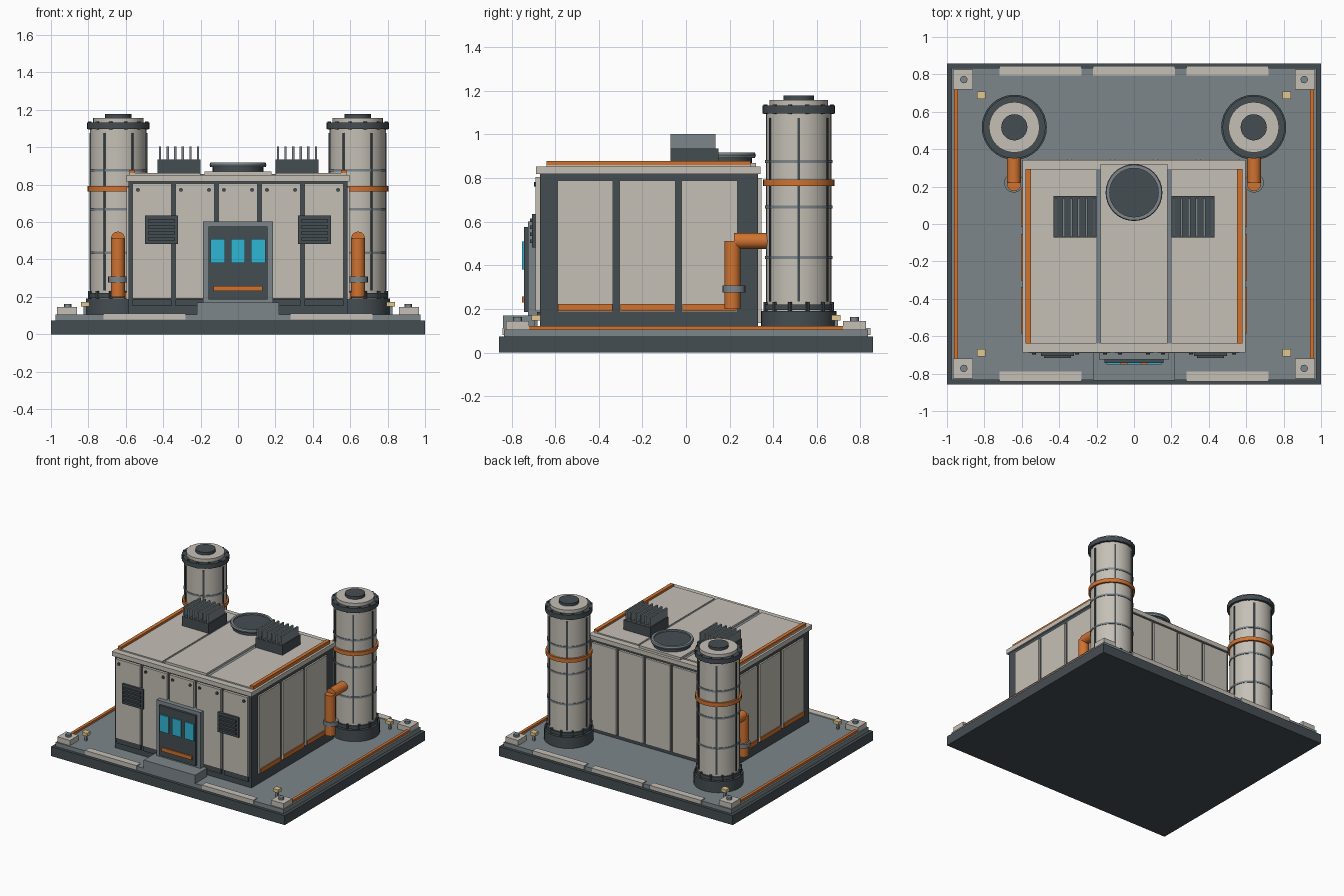
import bpy, bmesh
from math import pi, sin, cos
from mathutils import Matrix, Vector

if "Cube" in bpy.data.objects:
    bpy.data.objects.remove(bpy.data.objects["Cube"])


def mat(name, rgb):
    m = bpy.data.materials.new(name)
    m.diffuse_color = (*rgb, 1)
    m.use_nodes = True
    m.node_tree.nodes["Principled BSDF"].inputs["Base Color"].default_value = m.diffuse_color
    return m


LIGHT = mat("light_panel", (.56, .53, .47))
DARK = mat("dark_metal", (.06, .075, .085))
MID = mat("mid_metal", (.20, .24, .26))
ORANGE = mat("orange_trim", (.63, .17, .03))
CYAN = mat("cyan_glass", (.03, .47, .66))
YELLOW = mat("warm_lamp", (.75, .58, .27))


def finish(name, bm, material, smooth=False):
    me = bpy.data.meshes.new(name)
    bm.to_mesh(me)
    bm.free()
    me.materials.append(material)
    ob = bpy.data.objects.new(name, me)
    bpy.context.collection.objects.link(ob)
    if smooth:
        bpy.ops.object.select_all(action='DESELECT')
        bpy.context.view_layer.objects.active = ob
        ob.select_set(True)
        bpy.ops.object.shade_smooth_by_angle(angle=pi / 6)
    return ob


def box(name, x, y, z, material):
    """Box from (min, max) ranges."""
    bm = bmesh.new()
    size = [r[1] - r[0] for r in (x, y, z)]
    mid = [(r[1] + r[0]) / 2 for r in (x, y, z)]
    bmesh.ops.create_cube(bm, size=1, matrix=Matrix.Translation(mid) @ Matrix.Diagonal((*size, 1)))
    return finish(name, bm, material)


def box2(name, x, y, z, material):
    """Box and its mirror image across x = 0."""
    box(name + "_right", x, y, z, material)
    box(name + "_left", (-x[1], -x[0]), y, z, material)


def cyl(name, p, q, r, material, n=32):
    """Cylinder from point p to point q."""
    p, q = Vector(p), Vector(q)
    d = q - p
    bm = bmesh.new()
    m = Matrix.Translation((p + q) / 2) @ d.to_track_quat('Z', 'Y').to_matrix().to_4x4()
    bmesh.ops.create_cone(bm, cap_ends=True, segments=n, radius1=r, radius2=r, depth=d.length, matrix=m)
    return finish(name, bm, material, n > 8)


def disc(name, x, y, z, r, material, n=32):
    return cyl(name, (x, y, z[0]), (x, y, z[1]), r, material, n)


def lathe(name, x, y, profile, material, n=32):
    """Spin a closed (r, z) profile into a ring."""
    bm = bmesh.new()
    rows = [[bm.verts.new((x + r * cos(2 * pi * i / n), y + r * sin(2 * pi * i / n), z))
             for r, z in profile] for i in range(n)]
    k = len(profile)
    for i in range(n):
        a, b = rows[i], rows[(i + 1) % n]
        for j in range(k):
            bm.faces.new((a[j], b[j], b[(j + 1) % k], a[(j + 1) % k]))
    bmesh.ops.recalc_face_normals(bm, faces=bm.faces)
    return finish(name, bm, material, True)


# Base platform
box("base_slab", (-1, 1), (-.857, .857), (0, .073), DARK)
box("base_deck", (-.975, .975), (-.835, .835), (.073, .105), MID)
box2("deck_orange_strip", (.94, .962), (-.73, .73), (.1, .122), ORANGE)
for y in (-.815, .82):
    box2("deck_edge_strip", (.28, .72), (y - .026, y + .026), (.08, .112), LIGHT)
box("deck_edge_strip_back", (-.22, .22), (.794, .846), (.08, .112), LIGHT)
for sy in (-1, 1):
    box2("corner_pad", (.86, .968), (sy * .772 - .053, sy * .772 + .053), (.1, .145), LIGHT)
    box2("deck_lamp", (.795, .84), (sy * .688 - .021, sy * .688 + .021), (.148, .173), YELLOW)
    box2("deck_lamp_stem", (.81, .825), (sy * .688 - .008, sy * .688 + .008), (.1, .15), MID)
    for sx in (-1, 1):
        disc("corner_bolt", sx * .91, sy * .772, (.14, .163), .02, MID, 12)

# Main building
box("building_core", (-.585, .585), (-.67, .33), (.1, .822), DARK)
for i in range(5):
    c = (i - 2) * .23
    box("front_panel", (c - .104, c + .104), (-.69, -.66), (.19, .805), LIGHT)
    box("front_kick_plate", (c - .104, c + .104), (-.682, -.66), (.15, .186), DARK)
    box("back_panel", (c - .104, c + .104), (.32, .347), (.135, .8), LIGHT)
for i in range(3):
    c = -.462 + i * .285
    box2("side_panel", (.575, .597), (c - .128, c + .128), (.185, .788), LIGHT)
    box2("side_orange_strip", (.59, .605), (c - .124, c + .124), (.19, .222), ORANGE)
for x in (.535, .305, .155, .075):
    for s in (-1, 1):
        cyl("panel_bolt", (s * x, -.68, .772), (s * x, -.698, .772), .011, DARK, 10)

# Roof
box("roof_slab", (-.597, .597), (-.688, .342), (.818, .852), LIGHT)
box2("roof_panel_side", (.203, .58), (-.64, .295), (.84, .861), LIGHT)
box("roof_panel_middle", (-.178, .178), (-.64, .32), (.84, .87), LIGHT)
box2("roof_seam", (.178, .203), (-.64, .295), (.84, .856), MID)
box2("roof_orange_strip", (.552, .58), (-.64, .295), (.85, .878), ORANGE)

# Roof fan
disc("fan_base", 0, .168, (.86, .9), .135, DARK)
lathe("fan_ring", 0, .168, [(.13, .893), (.148, .893), (.152, .905), (.148, .918), (.13, .918)], MID)
disc("fan_disc", 0, .168, (.89, .908), .132, DARK)

# Roof heat sinks
box2("heat_sink_base", (.2, .43), (-.072, .15), (.855, .935), DARK)
for i in range(6):
    x = .214 + i * .0405
    box2("heat_sink_fin", (x - .006, x + .006), (-.07, .135), (.93, 1.003), MID)

# Door with windows and step
box("door_step", (-.22, .22), (-.838, -.69), (.1, .17), MID)
box("door_frame", (-.188, .188), (-.725, -.67), (.165, .602), MID)
box("door_leaf", (-.157, .157), (-.743, -.7), (.187, .575), DARK)
for i in (-1, 0, 1):
    box("door_window", (i * .108 - .038, i * .108 + .038), (-.752, -.73), (.38, .51), CYAN)
box("door_orange_bar", (-.13, .13), (-.752, -.73), (.23, .258), ORANGE)

# Front vents
box2("vent_housing", (.32, .498), (-.705, -.68), (.482, .635), DARK)
for i in range(4):
    z = .51 + i * .032
    box2("vent_slat", (.337, .481), (-.716, -.7), (z - .008, z + .008), DARK)

# Tanks and their pipes
for s in (-1, 1):
    x, y = s * .64, .517
    disc("tank_foot", x, y, (.1, .19), .174, DARK)
    disc("tank_lower_collar", x, y, (.195, .22), .162, DARK)
    disc("tank_body", x, y, (.18, 1.12), .15, LIGHT)
    disc("tank_upper_collar", x, y, (1.097, 1.132), .167, DARK)
    disc("tank_lid", x, y, (1.12, 1.157), .135, LIGHT)
    disc("tank_cap", x, y, (1.15, 1.178), .07, DARK)
    disc("tank_orange_band", x, y, (.763, .793), .164, ORANGE)
    for z in (.435, .668, .877):
        disc("tank_band", x, y, (z - .007, z + .007), .154, MID)
    for i in range(6):
        a = i * pi / 3
        bm = bmesh.new()
        m = (Matrix.Translation((x, y, .655)) @ Matrix.Rotation(a, 4, 'Z')
             @ Matrix.Translation((.148, 0, 0)) @ Matrix.Diagonal((.014, .012, .84, 1)))
        bmesh.ops.create_cube(bm, size=1, matrix=m)
        finish("tank_seam", bm, DARK)
    for i in range(12):
        a = (i + .5) * pi / 6
        for z in (.208, 1.115):
            p = Vector((x + .158 * cos(a), y + .158 * sin(a), z))
            disc("collar_bolt", p.x, p.y, (z - .021, z + .023), .009, DARK, 8)
    px, py = s * .642, .213
    disc("pipe_riser", px, py, (.2, .512), .037, ORANGE, 20)
    cyl("pipe_feed", (px, py + .008, .512), (px, .39, .512), .037, ORANGE, 20)
    disc("pipe_clamp", px, .22, (.276, .308), .052, MID, 20)
